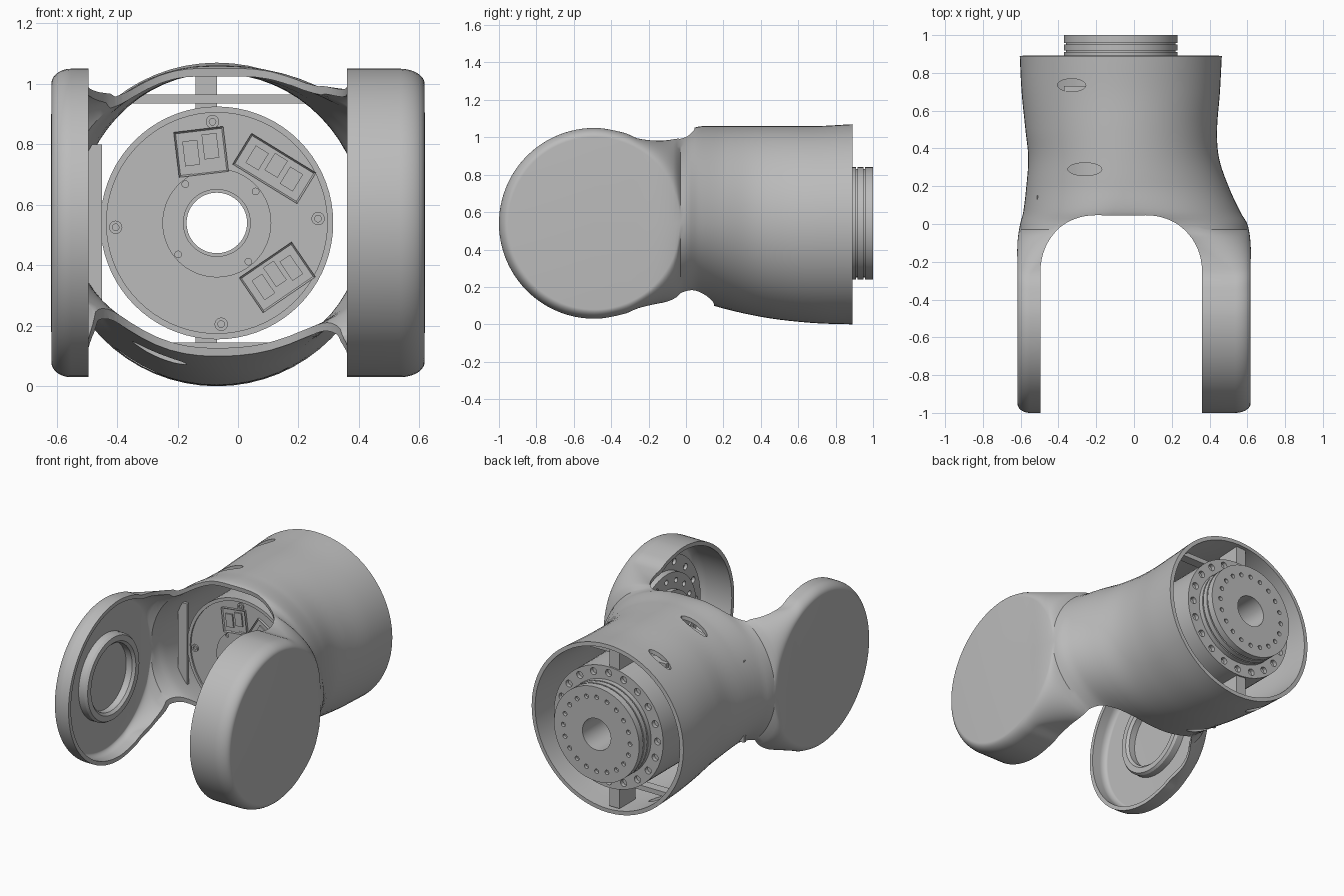
import bpy, bmesh
from math import sin, cos, pi, sqrt, radians
from mathutils import Matrix, Vector

default_cube = bpy.data.objects.get("Cube")
if default_cube:
    bpy.data.objects.remove(default_cube, do_unlink=True)

GREY = (0.5, 0.5, 0.5, 1.0)
material = bpy.data.materials.new("light grey")
material.use_nodes = True
material.diffuse_color = GREY
material.node_tree.nodes["Principled BSDF"].inputs["Base Color"].default_value = GREY

AX, AZ = -0.07, 0.54      # barrel axis
HUB_Y = -0.49             # fork pivot
PIVOT = Vector((0, HUB_Y, AZ))
BARREL = Vector((AX, 0, AZ))


def make_object(name, bm, recalc=True):
    if recalc:
        bmesh.ops.recalc_face_normals(bm, faces=bm.faces)
    mesh = bpy.data.meshes.new(name)
    bm.to_mesh(mesh)
    bm.free()
    mesh.materials.append(material)
    obj = bpy.data.objects.new(name, mesh)
    bpy.context.collection.objects.link(obj)
    return obj


def activate(obj):
    bpy.ops.object.select_all(action='DESELECT')
    obj.select_set(True)
    bpy.context.view_layer.objects.active = obj


def smooth(obj, degrees=32):
    activate(obj)
    bpy.ops.object.shade_smooth_by_angle(angle=radians(degrees))


def cut(obj, cutter):
    mod = obj.modifiers.new("cut", 'BOOLEAN')
    mod.operation, mod.solver, mod.object = 'DIFFERENCE', 'EXACT', cutter
    activate(obj)
    bpy.ops.object.modifier_apply(modifier=mod.name)
    bpy.data.objects.remove(cutter, do_unlink=True)


def on_axis(axis, centre, r, h, a):
    """Point at radius r, angle a and height h along the axis."""
    if axis == 'x':
        return Vector((h, centre.y + r * cos(a), centre.z + r * sin(a)))
    return Vector((centre.x + r * cos(a), h, centre.z + r * sin(a)))


def lathe(name, profile, axis, centre, segments=72):
    """Revolve a closed (radius, height) profile."""
    bm = bmesh.new()
    rings = [[bm.verts.new(on_axis(axis, centre, r, h, 2 * pi * s / segments))
              for r, h in profile] for s in range(segments)]
    for s in range(segments):
        a, b = rings[s - 1], rings[s]
        for i in range(len(profile)):
            bm.faces.new((a[i - 1], a[i], b[i], b[i - 1]))
    bmesh.ops.remove_doubles(bm, verts=bm.verts, dist=1e-5)
    obj = make_object(name, bm)
    smooth(obj)
    return obj


def add_rods(bm, axis, points, radius, depth, sides=14):
    turn = Matrix.Rotation(pi / 2, 4, 'Y' if axis == 'x' else 'X')
    for p in points:
        bmesh.ops.create_cone(bm, cap_ends=True, segments=sides, radius1=radius,
                              radius2=radius, depth=depth,
                              matrix=Matrix.Translation(p) @ turn)


def circle(axis, centre, r, h, count, start=0.0):
    return [on_axis(axis, centre, r, h, start + 2 * pi * i / count) for i in range(count)]


def box(name, centre, size, tilt=0.0):
    bm = bmesh.new()
    bmesh.ops.create_cube(bm, size=1, matrix=Matrix.Translation(centre)
                          @ Matrix.Rotation(tilt, 4, 'Y') @ Matrix.Diagonal((*size, 1)))
    return make_object(name, bm)


# Fork shell: stations of y, left x, right x, top, bottom, roundness
STATIONS = [
    (HUB_Y, -.617, .617, 1.05, .03, .12),
    (-.33, -.617, .617, 1.024, .056, .12),
    (-.25, -.617, .617, .992, .088, .14),
    (-.1, -.617, .617, .985, .12, .45),
    (0, -.603, .6, 1.025, .13, .8),
    (.06, -.587, .565, 1.056, .125, .92),
    (.2, -.57, .5, 1.06, .085, 1),
    (.35, -.56, .45, 1.06, .05, 1),
    (.5, -.575, .44, 1.06, .025, 1),
    (.7, -.595, .455, 1.06, .006, 1),
    (.89, -.605, .465, 1.07, .0, 1),
]


def slope(i, k):
    if i == 0:
        return 0
    a, b = STATIONS[i - 1], STATIONS[min(i + 1, len(STATIONS) - 1)]
    return (b[k] - a[k]) / (b[0] - a[0])


def station_at(y):
    i = max(j for j in range(len(STATIONS) - 1) if j == 0 or STATIONS[j][0] <= y)
    a, b = STATIONS[i], STATIONS[i + 1]
    w = b[0] - a[0]
    t = (y - a[0]) / w
    s = t * t * (3 - 2 * t)
    return [a[k] + (b[k] - a[k]) * s + w * t * (1 - t)
            * ((1 - t) * slope(i, k) - t * slope(i + 1, k)) for k in range(1, 6)]


ARC = 16


def section(y):
    """Rounded cross-section, its flat side bounded by the pivot disc."""
    left, right, top, bottom, f = station_at(y)
    f = min(f, 1)
    h = sqrt(max(0, .46 ** 2 - (y - HUB_Y) ** 2))
    points = []
    for x, z, flip in ((right, top, False), (left, top, True),
                       (left, bottom, False), (right, bottom, True)):
        sz = 1 if z == top else -1
        rx, rz = f * (x - AX), z - AZ - sz * h
        arc = [Vector((x - rx + rx * cos(a), y, AZ + sz * h + rz * sin(a)))
               for a in (pi / 2 * i / ARC for i in range(ARC + 1))]
        arc.insert(0, Vector((x, y, AZ)))
        points += arc[::-1] if flip else arc
    return points


bm = bmesh.new()
ROWS, TURNS = 72, 48
rows = [section(HUB_Y + (.89 - HUB_Y) * i / ROWS) for i in range(ROWS + 1)]
half = rows[0][:2 * ARC + 4]
nose = [[PIVOT + Matrix.Rotation(pi * t / TURNS, 3, 'X') @ (p - PIVOT) for p in half]
        for t in range(TURNS + 1)]
for grid, closed in ((rows, True), (nose, False)):
    verts = [[bm.verts.new(p) for p in row] for row in grid]
    for a, b in zip(verts, verts[1:]):
        for i in range(0 if closed else 1, len(a)):
            bm.faces.new((a[i - 1], a[i], b[i], b[i - 1]))
bmesh.ops.remove_doubles(bm, verts=bm.verts, dist=1e-4)
bmesh.ops.recalc_face_normals(bm, faces=bm.faces)
if max(bm.faces, key=lambda g: g.calc_center_median().x).normal.x < 0:
    bmesh.ops.reverse_faces(bm, faces=bm.faces)
shell = make_object("fork_shell", bm, recalc=False)
wall = shell.modifiers.new("wall", 'SOLIDIFY')
wall.thickness, wall.offset = .025, -1
activate(shell)
bpy.ops.object.modifier_apply(modifier=wall.name)

# U-shaped gap between the arms, deeper underneath
L, R, END, BEND = -.495, .36, .045, .3
outline = [(L, -1.3)]
for cx, start in ((L + BEND, pi), (R - BEND, pi / 2)):
    outline += [(cx + BEND * cos(start - a), END - BEND + BEND * sin(start - a))
                for a in (pi / 2 * i / 16 for i in range(17))]
outline.append((R, -1.3))
bm = bmesh.new()
low, high = ([bm.verts.new((x, y + .11 * (1.06 - z), z)) for x, y in outline]
             for z in (-.2, 1.3))
bm.faces.new(low)
bm.faces.new(high)
for i in range(len(low)):
    bm.faces.new((low[i - 1], low[i], high[i], high[i - 1]))
cut(shell, make_object("gap_cutter", bm))

# Oval access slots
bm = bmesh.new()
for x, y, long in ((-.33, .735, .075), (-.26, .29, .09)):
    bmesh.ops.create_cone(bm, cap_ends=True, segments=24, radius1=1, radius2=1, depth=1.6,
                          matrix=Matrix.Translation((x, y, AZ))
                          @ Matrix.Diagonal((long, .034, 1, 1)))
cut(shell, make_object("slot_cutter", bm))
smooth(shell)

# Main drive inside the barrel, with a through bore
BORE, BODY, OUT, FLANGE = .1, .385, .3, .88
drive = lathe("main_drive", [
    (BORE, .13), (.112, .13), (.112, .14), (.18, .14), (.18, .15), (.365, .15), (.365, .14),
    (BODY, .14), (BODY, FLANGE), (OUT, FLANGE), (OUT, .91), (.29, .91),
    (.29, .918), (OUT, .918), (OUT, .95), (.29, .95), (.29, .958), (OUT, .958),
    (OUT, 1), (BORE, 1)], 'y', BARREL)
bm = bmesh.new()
add_rods(bm, 'y', circle('y', BARREL, .345, FLANGE, 20), .022, .05)
add_rods(bm, 'y', circle('y', BARREL, .235, 1, 20), .014, .04)
add_rods(bm, 'y', circle('y', BARREL, .165, .14, 4, pi / 4.6), .011, .02)
cut(drive, make_object("drive_hole_cutter", bm))
smooth(drive)

# Screws on both ends of the drive
for name, r, y, start in (("front_screw", .335, .145, .2), ("back_screw", .27, .992, .4)):
    for i, p in enumerate(circle('y', BARREL, r, 0, 4, start - pi / 20)):
        lathe(f"{name}_{i}", [(.011, y + .004), (.011, y - .004), (.022, y - .004),
                              (.022, y + .008), (0, y + .008), (0, y + .004)], 'y', p, 16)

# Connector sockets on the front of the drive
for n, (x, z, w, d, tilt, plugs) in enumerate((
        (-.122, .775, .165, .15, -.12, 2), (.12, .72, .25, .12, .55, 3),
        (.13, .36, .21, .14, -.6, 3))):
    centre = Vector((x, .143, z))
    frame = box(f"socket_{n}", centre, (w, .02, d), tilt)
    bm = bmesh.new()
    bm.from_mesh(frame.data)
    front = [min(bm.faces, key=lambda g: g.calc_center_median().y)]
    bmesh.ops.inset_region(bm, faces=front, thickness=.008)
    bmesh.ops.translate(bm, verts=front[0].verts, vec=(0, .009, 0))
    bm.to_mesh(frame.data)
    bm.free()
    turn = Matrix.Rotation(tilt, 3, 'Y')
    for i in range(plugs):
        offset = turn @ Vector(((i - (plugs - 1) / 2) * w * .8 / plugs, 0, d * .1 * (i % 2)))
        box(f"plug_{n}_{i}", centre + offset, (w * .6 / plugs, .02, d * .55), tilt)

# Brackets holding the drive to the shell
for side, word in ((1, "upper"), (-1, "lower")):
    box(f"{word}_tab", (AX - .035, .79, AZ + side * .435), (.07, .16, .14))
    box(f"{word}_rail", (AX, .7, AZ + side * .41), (.6, .06, .03))
box("side_web", (-.482, .14, AZ), (.064, .02, .52))

# Bearing seat in the thin arm
lathe("bearing_ring", [(.21, -.6), (.21, -.55), (.225, -.535), (.26, -.535), (.27, -.55),
                       (.27, -.6)], 'x', PIVOT)

# Pivot drive in the thick arm
pivot = lathe("pivot_drive", [(0, .6), (.4, .6), (.4, .52), (.3, .52), (.3, .48), (.2, .48),
                              (.2, .45), (.1, .45), (.1, .5), (0, .5)], 'x', PIVOT)
bm = bmesh.new()
add_rods(bm, 'x', circle('x', PIVOT, .35, .52, 16), .02, .04)
add_rods(bm, 'x', circle('x', PIVOT, .25, .48, 16), .016, .04)
cut(pivot, make_object("pivot_hole_cutter", bm))
smooth(pivot)
